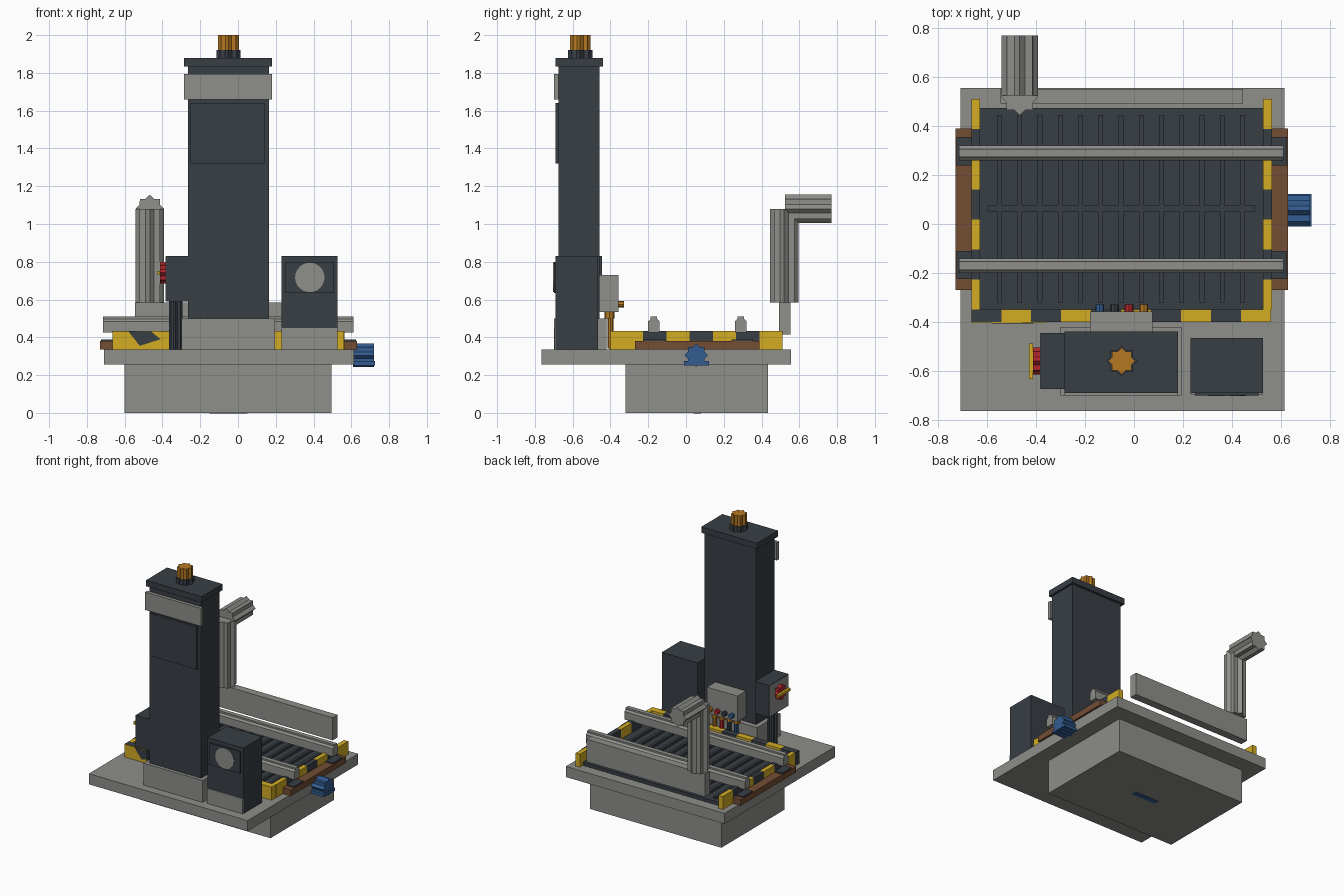
import bpy, bmesh, math

if "Cube" in bpy.data.objects:
    bpy.data.objects.remove(bpy.data.objects["Cube"])


def material(name, r, g, b):
    lin = [((c / 255 + 0.055) / 1.055) ** 2.4 for c in (r, g, b)]
    m = bpy.data.materials.new(name)
    m.use_nodes = True
    m.diffuse_color = (*lin, 1)
    m.node_tree.nodes["Principled BSDF"].inputs["Base Color"].default_value = (*lin, 1)
    return m


GREY = material("concrete grey", 142, 142, 138)
DARK = material("dark steel", 56, 62, 69)
YELLOW = material("safety yellow", 210, 172, 36)
BROWN = material("rust brown", 115, 77, 52)
BLUE = material("motor blue", 50, 92, 145)
RED = material("switch red", 180, 38, 44)
ORANGE = material("amber", 180, 120, 34)


def finish(name, bm, mat):
    bmesh.ops.recalc_face_normals(bm, faces=bm.faces)
    me = bpy.data.meshes.new(name)
    bm.to_mesh(me)
    bm.free()
    me.materials.append(mat)
    ob = bpy.data.objects.new(name, me)
    bpy.context.collection.objects.link(ob)
    return ob


def add_prism(bm, pts, axis, a, b):
    """Extrude a 2D outline along an axis from a to b."""
    place = {"X": lambda u, v, t: (t, u, v),
             "Y": lambda u, v, t: (u, t, v),
             "Z": lambda u, v, t: (u, v, t)}[axis]
    lo = [bm.verts.new(place(u, v, a)) for u, v in pts]
    hi = [bm.verts.new(place(u, v, b)) for u, v in pts]
    bm.faces.new(lo)
    bm.faces.new(hi)
    n = len(pts)
    for i in range(n):
        j = (i + 1) % n
        bm.faces.new((lo[i], lo[j], hi[j], hi[i]))


def prism(name, mat, pts, axis, a, b):
    bm = bmesh.new()
    add_prism(bm, pts, axis, a, b)
    return finish(name, bm, mat)


def boxes(name, mat, *dims):
    """Boxes given as (x0, x1, y0, y1, z0, z1), in one object."""
    bm = bmesh.new()
    for x0, x1, y0, y1, z0, z1 in dims:
        add_prism(bm, [(x0, y0), (x1, y0), (x1, y1), (x0, y1)], "Z", z0, z1)
    return finish(name, bm, mat)


def ring(cu, cv, r, n, inner=None):
    """Circle outline, or a fluted one when an inner radius ratio is given."""
    count = n * 2 if inner else n
    return [(cu + rr * math.cos(t), cv + rr * math.sin(t))
            for i in range(count)
            for t in [2 * math.pi * i / count]
            for rr in [r * inner if inner and i % 2 else r]]


def fluted(name, mat, cu, cv, r, axis, a, b):
    return prism(name, mat, ring(cu, cv, r, 8, 0.77), axis, a, b)


# Foundation
boxes("pit_box", GREY, (-0.60, 0.495, -0.32, 0.435, 0, 0.255))
boxes("base_plate", GREY, (-0.71, 0.615, -0.765, 0.555, 0.255, 0.335))
boxes("pit_drain_plate", BLUE, (-0.15, 0.05, 0.04, 0.08, -0.002, 0.004))

# Deck with slats and one cross strip
boxes("deck", DARK, (-0.63, 0.53, -0.35, 0.475, 0.335, 0.36))
boxes("deck_slats", DARK, *[(x - 0.01, x + 0.01, -0.32, 0.445, 0.36, 0.378)
                            for x in (-0.55 + 0.0828 * i for i in range(13))])
boxes("deck_cross_strip", DARK, (-0.595, 0.495, 0.052, 0.078, 0.36, 0.374))

# Hazard striped kerbs: front run, then both sides
Z0, Z1 = 0.335, 0.433
kerb = {0: [], 1: []}
for i in range(10):
    x = -0.665 + 0.1225 * i
    kerb[i % 2].append((x, x + 0.1225, -0.40, -0.35, Z0, Z1))
for i in range(7):
    y = -0.35 + 0.123 * i
    for x in (-0.665, 0.528):
        kerb[(i + 1) % 2].append((x, x + 0.035, y, y + 0.123, Z0, Z1))
boxes("kerb_dark_segments", DARK, *kerb[0])
boxes("kerb_yellow_segments", YELLOW, *kerb[1])
boxes("kerb_front_plate", YELLOW, (-0.665, -0.36, -0.404, -0.40, Z0, Z1 - 0.001))
prism("kerb_front_stripe", DARK, [(-0.52, Z0 + 0.02), (-0.41, Z0 + 0.055),
      (-0.46, Z1 - 0.002), (-0.58, Z1 - 0.002)], "Y", -0.407, -0.404)

# Side beams and bearing blocks
boxes("side_beams", BROWN, (-0.73, -0.665, -0.27, 0.39, Z0, 0.38),
      (0.563, 0.63, -0.27, 0.39, Z0, 0.38))
boxes("bearing_blocks", DARK, *[(x0, x1, y, y + 0.115, 0.34, 0.388)
      for x0, x1 in ((-0.725, -0.63), (0.53, 0.625)) for y in (-0.225, 0.24)])

# Cross rails with narrowed tops
for tag, y in (("front", -0.17), ("back", 0.29)):
    prism(tag + "_cross_rail", GREY,
          [(y - 0.03, 0.425), (y + 0.03, 0.425), (y + 0.03, 0.485), (y + 0.017, 0.498),
           (y + 0.017, 0.51), (y - 0.017, 0.51), (y - 0.017, 0.498), (y - 0.03, 0.485)],
          "X", -0.715, 0.612)

# Back barrier and exhaust pipe
boxes("back_barrier", GREY, (-0.545, 0.445, 0.493, 0.552, 0.415, 0.585))
fluted("exhaust_riser", GREY, -0.467, 0.52, 0.076, "Z", 0.585, 1.08)
fluted("exhaust_outlet", GREY, -0.467, 1.08, 0.075, "Y", 0.525, 0.77)

# Side motor
fluted("motor", BLUE, 0.055, 0.305, 0.062, "X", 0.61, 0.72)
boxes("motor_foot", BLUE, (0.612, 0.725, -0.01, 0.122, 0.252, 0.275))

# Tower
boxes("tower_base", GREY, (-0.30, 0.195, -0.70, -0.42, 0.335, 0.5))
boxes("tower_body", DARK, (-0.265, 0.165, -0.675, -0.458, 0.5, 1.835))
boxes("tower_cap", DARK, (-0.285, 0.18, -0.69, -0.44, 1.835, 1.88))
boxes("tower_access_panel", DARK, (-0.255, 0.14, -0.692, -0.675, 1.32, 1.64))
boxes("tower_sign_board", GREY, (-0.285, 0.18, -0.70, -0.675, 1.66, 1.795))
fluted("beacon_base", DARK, -0.05, -0.56, 0.064, "Z", 1.88, 1.92)
fluted("beacon_lamp", ORANGE, -0.05, -0.56, 0.055, "Z", 1.92, 2.0)

# Valve bank behind the tower: manifold, knobs and hoses
boxes("valve_manifold", GREY, (-0.18, 0.075, -0.458, -0.357, 0.535, 0.73))
for tag, mat, x in (("blue", BLUE, -0.14), ("dark", DARK, -0.08),
                    ("red", RED, -0.02), ("amber", ORANGE, 0.04)):
    prism(tag + "_valve_knob", mat, ring(x, 0.575, 0.018, 8), "Y", -0.357, -0.328)
    prism(tag + "_hose", mat, ring(x, -0.40, 0.016, 8), "Z", 0.34, 0.50)
    prism(tag + "_hose_fitting", ORANGE, ring(x, -0.405, 0.026, 8), "Z", 0.50, 0.535)

# Switch box on its post, with rotary isolator
boxes("switch_box", DARK, (-0.382, -0.265, -0.675, -0.445, 0.59, 0.83))
boxes("switch_box_face", GREY, (-0.385, -0.382, -0.672, -0.448, 0.593, 0.827))
fluted("switch_box_post", DARK, -0.33, -0.56, 0.036, "Z", 0.335, 0.59)
fluted("isolator_knob", RED, -0.56, 0.742, 0.056, "X", -0.412, -0.385)
boxes("isolator_handle", YELLOW, (-0.43, -0.412, -0.633, -0.488, 0.732, 0.752))

# Control cabinet
boxes("cabinet", DARK, (0.23, 0.528, -0.69, -0.465, 0.335, 0.83))
boxes("cabinet_kick_plate", GREY, (0.231, 0.527, -0.697, -0.69, 0.336, 0.45))
boxes("cabinet_door", DARK, (0.25, 0.508, -0.70, -0.69, 0.635, 0.80))
prism("cabinet_gauge", GREY, ring(0.38, 0.717, 0.078, 24), "Y", -0.703, -0.70)
